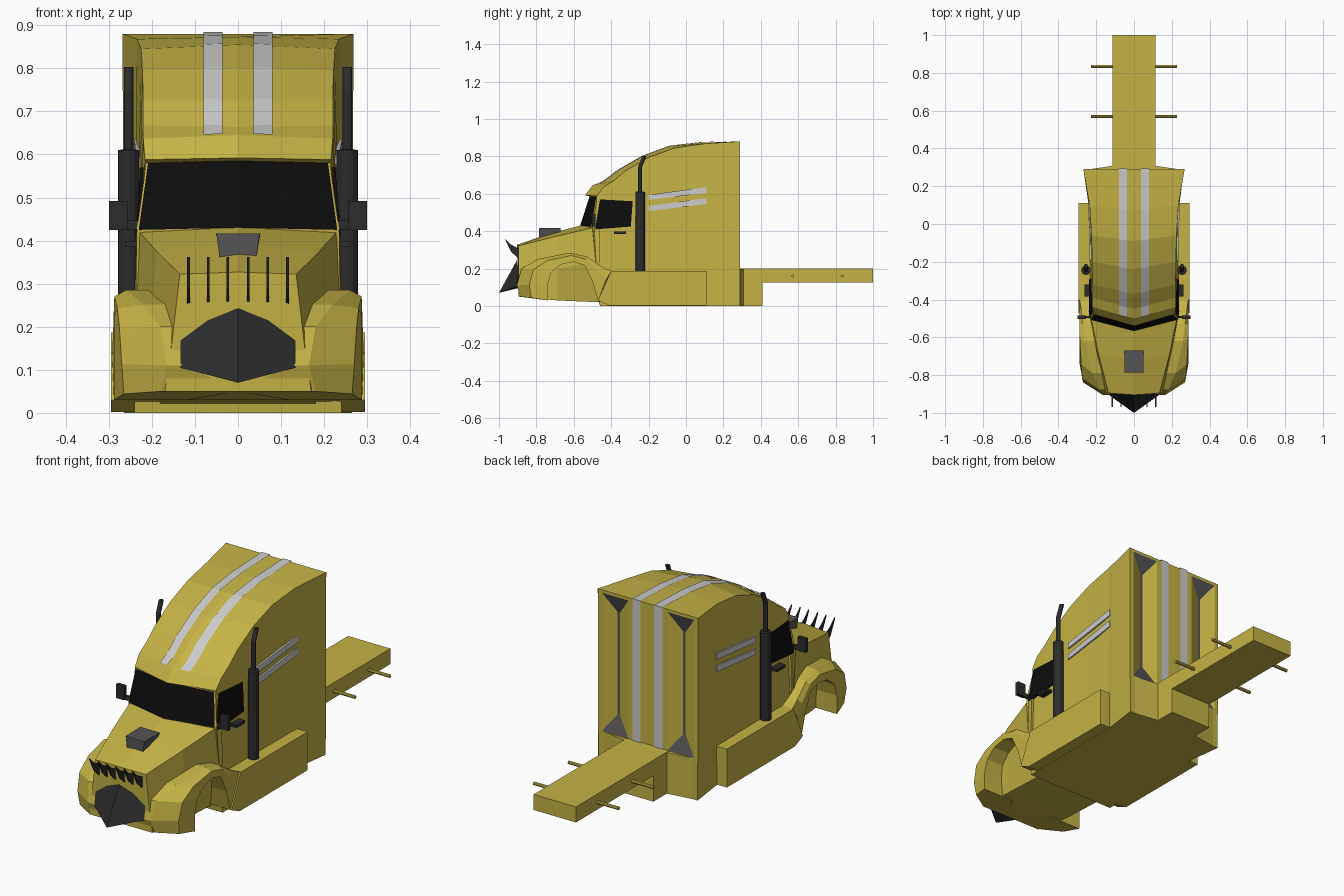
import bpy, bmesh
from math import sin, cos, pi
from mathutils import Vector

if "Cube" in bpy.data.objects:
    bpy.data.objects.remove(bpy.data.objects["Cube"])


def material(name, r, g, b):
    m = bpy.data.materials.new(name)
    m.diffuse_color = (r, g, b, 1)
    m.use_nodes = True
    m.node_tree.nodes["Principled BSDF"].inputs["Base Color"].default_value = m.diffuse_color
    return m


YELLOW = material("yellow_paint", 0.56, 0.45, 0.06)
BLACK = material("black", 0.025, 0.025, 0.025)
GLASS = material("dark_glass", 0.004, 0.004, 0.004)
SILVER = material("silver", 0.55, 0.55, 0.55)
GREY = material("dark_grey", 0.09, 0.09, 0.09)


def mesh(name, verts, faces, mats, mirror=False, recalc=True):
    """Flat shaded object; faces listed as vertex tuples, optionally mirrored in x."""
    me = bpy.data.meshes.new(name)
    me.from_pydata([tuple(v) for v in verts], [], faces)
    for m in mats:
        me.materials.append(m)
    bm = bmesh.new()
    bm.from_mesh(me)
    bmesh.ops.remove_doubles(bm, verts=bm.verts, dist=0.0002)
    if recalc:
        bmesh.ops.recalc_face_normals(bm, faces=bm.faces)
    bm.to_mesh(me)
    bm.free()
    ob = bpy.data.objects.new(name, me)
    bpy.context.collection.objects.link(ob)
    if mirror:
        ob.modifiers.new("mirror", 'MIRROR').use_clip = False
    return ob


def loft(name, rings, mat, mirror=False, caps=(True, True)):
    """Skin closed rings of equal point count."""
    n = len(rings[0])
    verts = [p for r in rings for p in r]
    faces = [(i * n + j, i * n + (j + 1) % n, (i + 1) * n + (j + 1) % n, (i + 1) * n + j)
             for i in range(len(rings) - 1) for j in range(n)]
    if caps[0]:
        faces.append(tuple(range(n)))
    if caps[1]:
        faces.append(tuple(range(len(verts) - n, len(verts))))
    return mesh(name, verts, faces, [mat], mirror)


def prism(name, profile, x0, x1, mat, mirror=False):
    """Side profile of (y, z) points extruded from x0 to x1."""
    return loft(name, [[(x, y, z) for y, z in profile] for x in (x0, x1)], mat, mirror)


def box(name, x, y, z, mat, mirror=False):
    return prism(name, [(y[0], z[0]), (y[1], z[0]), (y[1], z[1]), (y[0], z[1])], *x, mat, mirror)


# Cab shell rows from windscreen base over the roof: centre y, z / edge y, z / half width
ROWS = [(-0.56, 0.43, -0.50, 0.425, 0.235), (-0.51, 0.585, -0.475, 0.58, 0.213),
        (-0.54, 0.592, -0.478, 0.588, 0.216), (-0.50, 0.645, -0.44, 0.637, 0.220),
        (-0.45, 0.664, -0.39, 0.667, 0.220), (-0.37, 0.725, -0.32, 0.725, 0.220),
        (-0.24, 0.80, -0.20, 0.795, 0.222), (-0.09, 0.855, -0.06, 0.845, 0.225),
        (0.07, 0.873, 0.10, 0.868, 0.235), (0.29, 0.88, 0.29, 0.88, 0.268)]
rings = []
for yc, zc, ye, ze, hw in ROWS:
    hb, yb = (0.265 if ye > 0.2 else 0.24), max(ye, -0.46)
    rings.append([(-hb, yb, 0), (-hw, ye, ze), (0, yc, zc), (hw, ye, ze), (hb, yb, 0)])
loft("cab_shell", rings, YELLOW, caps=(True, False))


# Rear wall with a sunken tapered groove on each side
def rect(x0, x1, z0, z1, y):
    return [(x0, y, z0), (x1, y, z0), (x1, y, z1), (x0, y, z1)]


verts = (rect(0.1, 0.267, 0.18, 0.88, 0.29) + rect(0.105, 0.246, 0.2, 0.866, 0.29)
         + rect(0.168, 0.182, 0.285, 0.78, 0.262)
         + rect(0, 0.1, 0.18, 0.88, 0.29) + rect(0, 0.265, 0, 0.18, 0.29))
faces = [(k + j, k + 4 + j, k + 4 + (j + 1) % 4, k + (j + 1) % 4) for k in (0, 4) for j in range(4)]
faces += [(11, 10, 9, 8), (15, 14, 13, 12), (19, 18, 17, 16)]
wall = mesh("rear_wall", verts, faces, [YELLOW, GREY], True, recalc=False)
for p in wall.data.polygons:
    c = p.center
    if c.y < 0.2899 and abs(c.x - 0.175) < 0.01:
        p.material_index = 1

# Twin stripes over the roof and down the back
verts, faces = [], []
for yc, zc, ye, ze, hw in ROWS[3:]:
    for x in (0.036, 0.080):
        t = x / hw
        verts.append((x, yc + (ye - yc) * t - 0.002, zc + (ze - zc) * t + 0.004))
for z in (0.884, 0.19):
    verts += [(0.036, 0.294, z), (0.080, 0.294, z)]
faces = [(i, i + 1, i + 3, i + 2) for i in range(0, len(verts) - 2, 2)]
mesh("stripe", verts, faces, [SILVER], True)

# Windscreen and side windows
glass = []
for yc, zc, ye, ze, hw in ROWS[:2]:
    glass += [(-hw * 0.98, ye - 0.006, ze), (0, yc - 0.006, zc), (hw * 0.98, ye - 0.006, ze)]
mesh("windscreen", glass, [(0, 1, 4, 3), (1, 2, 5, 4)], [GLASS])
pane = [(0.238, -0.485, 0.41), (0.238, -0.295, 0.425), (0.226, -0.285, 0.56), (0.226, -0.46, 0.57)]
loft("side_window", [pane, [(x - 0.015, y, z) for x, y, z in pane]], GLASS, True)

# Bonnet: tapered shell narrowing to the nose
rings = []
for yc, ys, zc, ht, zt, hm, zm, hb, zb in [(-0.905, -0.895, 0.327, 0.135, 0.322, 0.155, 0.15, 0.17, 0.05),
                                           (-0.72, -0.69, 0.39, 0.188, 0.374, 0.20, 0.20, 0.18, 0.03),
                                           (-0.54, -0.46, 0.436, 0.236, 0.428, 0.24, 0.24, 0.18, 0.02)]:
    half = [(hb, ys, zb), (hm, ys, zm), (ht, ys, zt)]
    rings.append(half + [(0, yc, zc)] + [(-x, y, z) for x, y, z in half[::-1]])
loft("bonnet", rings, YELLOW)

# Front wings: outer y, z / arch y, z / inner x / top edge x / outer x
WING = [(-0.885, 0.05, -0.74, 0.03, 0.0, 0.18, 0.265), (-0.905, 0.11, -0.738, 0.12, 0.12, 0.165, 0.27),
        (-0.88, 0.20, -0.72, 0.18, 0.12, 0.18, 0.275), (-0.79, 0.252, -0.67, 0.222, 0.14, 0.22, 0.28),
        (-0.62, 0.285, -0.60, 0.236, 0.16, 0.26, 0.287), (-0.53, 0.265, -0.54, 0.215, 0.18, 0.27, 0.288),
        (-0.45, 0.21, -0.50, 0.13, 0.18, 0.28, 0.29), (-0.40, 0.187, -0.47, 0.03, 0.18, 0.288, 0.292)]
rings = []
for yo, zo, yi, zi, xi, xb, xo in WING:
    rings.append([(xi, yo, zo), (xb, yo, zo), (xo, yo + 0.4 * (yi - yo), zo + 0.3 * (zi - zo)),
                  (0.288, yi, zi), (max(xi, 0.12), yi, zi)])
loft("front_wing", rings, YELLOW, True)

# Side skirts
prism("side_skirt", [(-0.47, 0.03), (-0.41, 0.002), (0.11, 0.002), (0.11, 0.187), (-0.40, 0.187)],
      0.18, 0.295, YELLOW, True)

# Chassis deck, its flared root and side pegs
prism("chassis", [(0.28, 0), (0.41, 0), (0.41, 0.125), (1, 0.125), (1, 0.2), (0.28, 0.2)],
      -0.113, 0.113, YELLOW)
loft("chassis_root", [rect(-w, w, 0, 0.198, y) for w, y in ((0.25, 0.288), (0.113, 0.308))], YELLOW)
for y in (0.57, 0.835):
    loft("side_peg", [[(x, y + 0.008 * cos(a * pi / 4), 0.16 + 0.008 * sin(a * pi / 4)) for a in range(8)]
                      for x in (0.10, 0.227)], YELLOW, True)

# Exhaust stacks: wide muffler, thin bent pipe
loft("exhaust_stack", [[(0.254 + r * cos(a * pi / 6), y + r * sin(a * pi / 6), z) for a in range(12)]
                       for y, z, r in [(-0.245, 0.187, 0.025), (-0.245, 0.61, 0.025), (-0.245, 0.612, 0.011),
                                       (-0.245, 0.745, 0.011), (-0.222, 0.803, 0.011)]], BLACK, True)

# Mirrors and door handles
box("mirror", (0.255, 0.299), (-0.502, -0.484), (0.425, 0.492), BLACK, True)
box("mirror_arm", (0.215, 0.262), (-0.497, -0.487), (0.425, 0.447), BLACK, True)
box("door_handle", (0.22, 0.262), (-0.385, -0.32), (0.385, 0.398), BLACK, True)

# Slanted silver vents on the cab sides
for z in (0.508, 0.567):
    pts = [(-0.2, z), (0.11, z + 0.037), (0.11, z + 0.069), (-0.2, z + 0.027)]
    loft("side_vent", [[(x + (0.008 if y > 0 else 0), y, zz) for y, zz in pts] for x in (0.21, 0.234)],
         SILVER, True)

# Bonnet scoop
loft("bonnet_scoop", [[(-w0, y, z0), (w0, y, z0), (w1, y, 0.416), (-w1, y, 0.416)]
                      for y, z0, w0, w1 in ((-0.785, 0.355, 0.042, 0.050), (-0.67, 0.39, 0.042, 0.052))], GREY)

# Pointed nose plough
nose = [(0, -0.905, 0.243), (0.133, -0.893, 0.19), (0.133, -0.905, 0.105), (0, -1.0, 0.07),
        (-0.133, -0.905, 0.105), (-0.133, -0.893, 0.19), (0, -0.88, 0.1)]
mesh("nose_plough", nose, [(0, 3, 2, 1), (0, 5, 4, 3), (2, 3, 6), (3, 4, 6), (0, 1, 6), (1, 2, 6),
                           (4, 5, 6), (5, 0, 6)], [BLACK])

# Row of curved spikes above the plough
for x in (0.024, 0.069, 0.115):
    prism("nose_spike", [(-0.97, 0.362), (-0.935, 0.328), (-0.89, 0.305), (-0.89, 0.248), (-0.935, 0.29)],
          x - 0.003, x + 0.003, BLACK, True)
